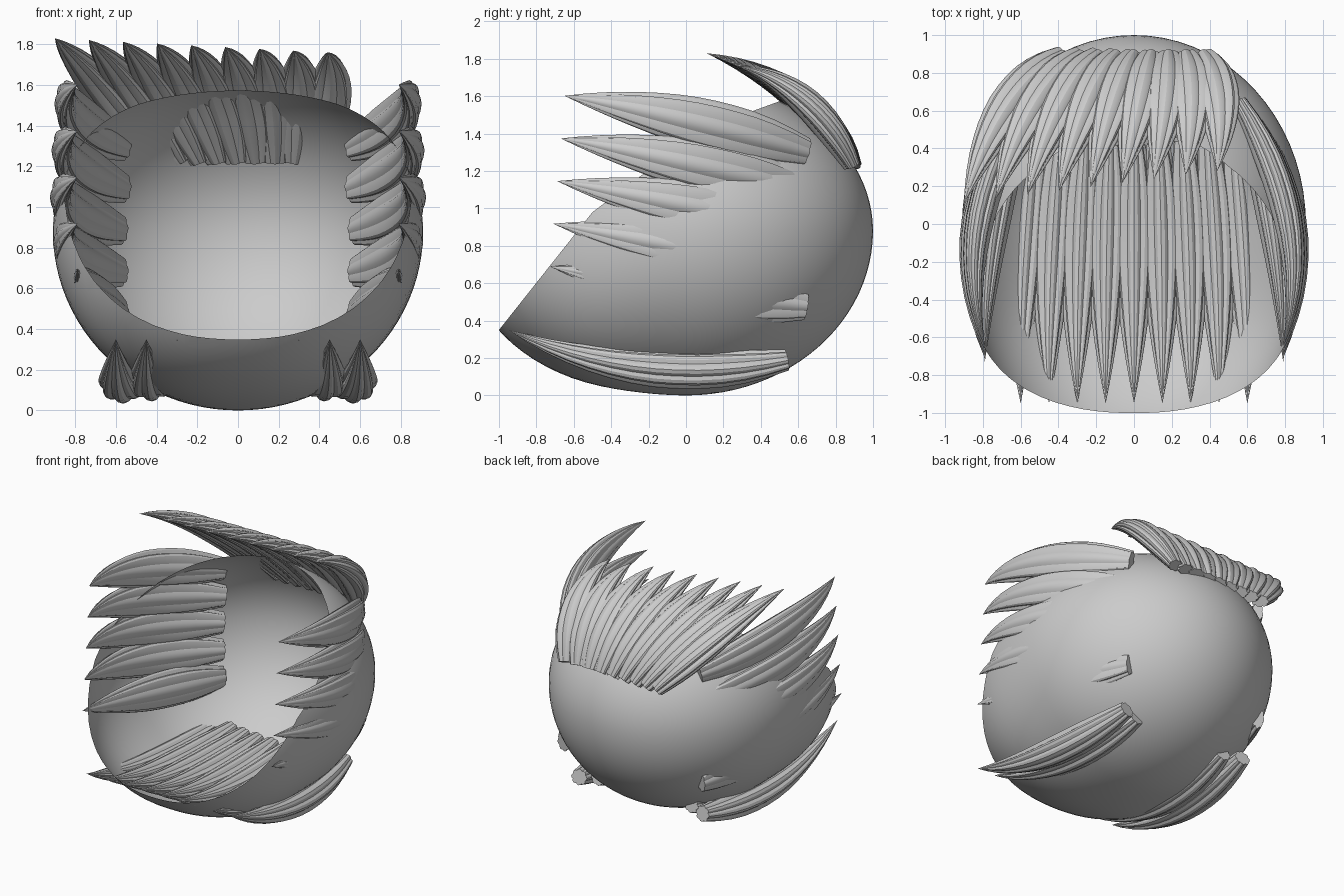
import bpy, bmesh, math
from mathutils import Vector

if "Cube" in bpy.data.objects:
    bpy.data.objects.remove(bpy.data.objects["Cube"])


def finish(name, bm, angle):
    bmesh.ops.recalc_face_normals(bm, faces=bm.faces)
    me = bpy.data.meshes.new(name)
    bm.to_mesh(me)
    bm.free()
    ob = bpy.data.objects.new(name, me)
    bpy.context.collection.objects.link(ob)
    bpy.ops.object.select_all(action='DESELECT')
    ob.select_set(True)
    bpy.context.view_layer.objects.active = ob
    bpy.ops.object.shade_smooth_by_angle(angle=math.radians(angle))
    return ob


# Scalp shell: rounded egg, boxier at the front, opened by a bent cut
def make_shell():
    bm = bmesh.new()
    bmesh.ops.create_uvsphere(bm, u_segments=72, v_segments=48, radius=1)
    for v in bm.verts:
        d = v.co.normalized()
        f = min(1, max(0, -d.y * 2))
        p = 2 + 0.25 * f * f * (3 - 2 * f)
        ax, az = 0.91, (0.80 if d.z > 0 else 0.88)
        ay = 1.0 if d.y > 0 else 1.19
        # scale the unit direction per axis, then push to the rounded-box radius
        r = (abs(d.x) ** p + abs(d.y) ** p + abs(d.z) ** p) ** (-1 / p)
        v.co = (d.x * ax * r, d.y * ay * r, 0.88 + d.z * az * r)
    rim = [(-1, .35), (-.5, .98), (-.1, 1.28), (.3, 1.5), (.52, 1.58)]
    for (y0, z0), (y1, z1) in zip(rim, rim[1:]):
        bmesh.ops.bisect_plane(bm, geom=bm.verts[:] + bm.edges[:] + bm.faces[:],
                               plane_co=(0, y0, z0),
                               plane_no=(0, -(z1 - z0), y1 - y0),
                               clear_outer=True)
    finish("scalp_shell", bm, 50)


# Lock of hair: fluted flattened tube along a curve, flat root, pointed tip
WIDTHS = [.56, .74, .88, .97, 1, 1, .97, .9, .8, .68, .54, .38, .2]
LOBES, PER = 8, 4


def make_lock(name, root, ctrl, tip, r_side, r_up):
    a, b, c = Vector(root), Vector(ctrl), Vector(tip)
    bm = bmesh.new()
    rings = []
    n = len(WIDTHS)
    m = LOBES * PER
    for i, w in enumerate(WIDTHS):
        t = i / n
        pos = a * (1 - t) ** 2 + b * 2 * t * (1 - t) + c * t * t
        tan = ((b - a) * (1 - t) + (c - b) * t).normalized()
        side = tan.cross(Vector((0, .3, 1))).normalized()
        up = side.cross(tan)
        ring = []
        for k in range(m):
            ang = 2 * math.pi * k / m
            r = w * (0.87 + 0.16 * abs(math.sin(ang * LOBES / 2 + math.pi / 2)))
            ring.append(bm.verts.new(pos + side * (math.cos(ang) * r * r_side)
                                     + up * (math.sin(ang) * r * r_up)))
        rings.append(ring)
    for r0, r1 in zip(rings, rings[1:]):
        for k in range(m):
            bm.faces.new((r0[k], r0[(k + 1) % m], r1[(k + 1) % m], r1[k]))
    end = bm.verts.new(c)
    for k in range(m):
        bm.faces.new((rings[-1][k], rings[-1][(k + 1) % m], end))
    bm.faces.new(rings[0])
    finish(name, bm, 26)


make_shell()

# Crest along the back of the head, swept to one side
for i in range(9):
    s = i / 8
    make_lock(f"crest_lock_{i}", (-.38 + .75 * s, .885, 1.23),
              (-.73 + 1.22 * s, .67, 1.67),
              (-.90 + 1.34 * s, .11 + .17 * s, 1.83 - .07 * s), .115, .08)

# Side locks, mirrored left and right; the lower ones sink into the shell
BULGE = [.79, .98, 1.01, 1.0, .97]
for sx, label in ((1, "right"), (-1, "left")):
    for i, bulge in enumerate(BULGE):
        make_lock(f"{label}_side_lock_{i}",
                  (sx * (.575 if i < 3 else .56), .64, .48 + .205 * i),
                  (sx * bulge, -.03, .56 + .235 * i),
                  (sx * .79, -.73 + .02 * i, .69 + .228 * i), .075, .135)

# Nape row along the bottom; only the outer locks break through the shell
for i in range(9):
    x = -.6 + .15 * i
    e = (x / .6) ** 2
    make_lock(f"nape_lock_{i}", (x * .86, .42 + .12 * e, .215 - .025 * e),
              (x * 1.02, -.25, .06 - .03 * e), (x, -.95, .35), .105, .10)
